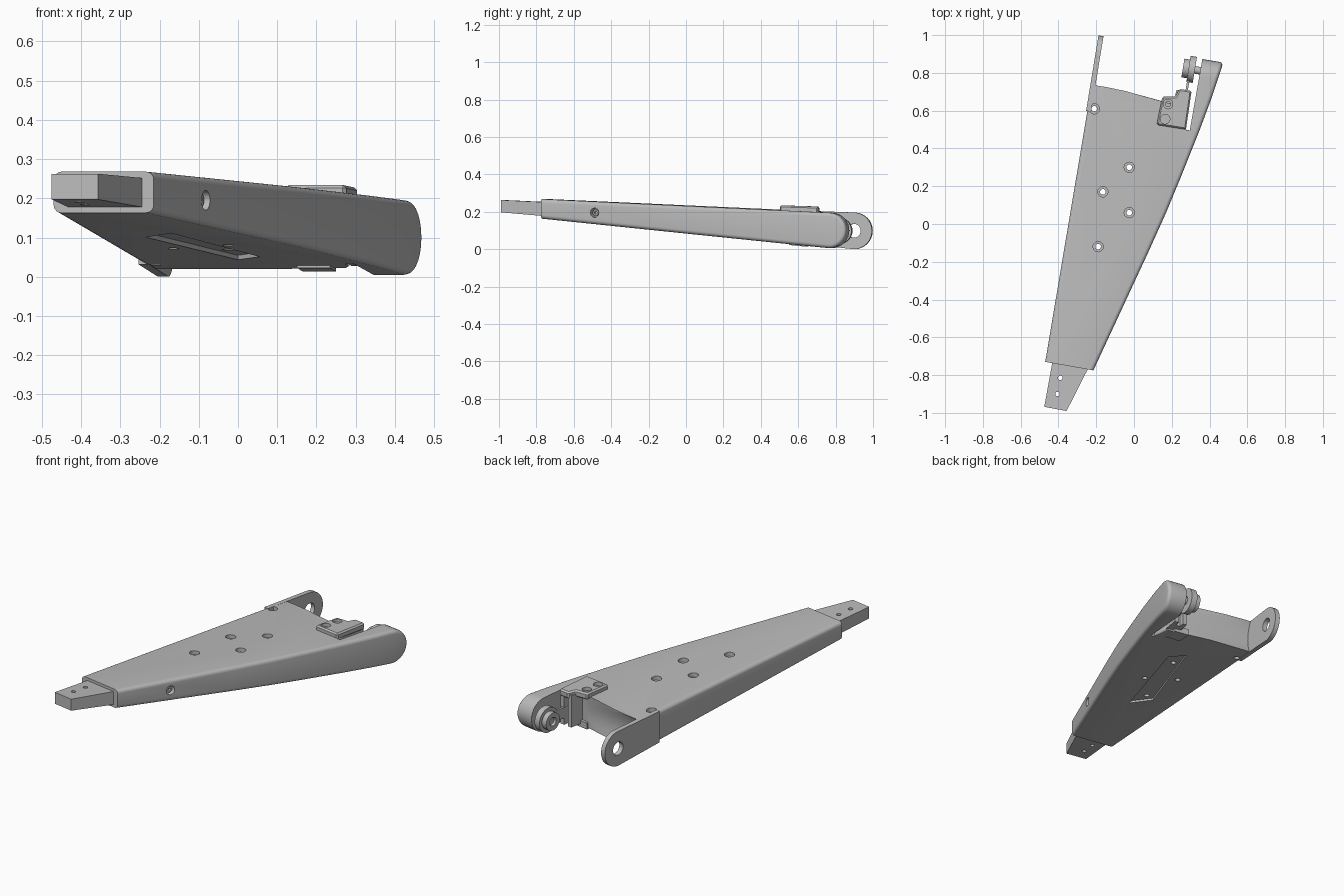
import bpy, bmesh, math
from mathutils import Matrix, Vector

cube = bpy.data.objects.get("Cube")
if cube:
    bpy.data.objects.remove(cube, do_unlink=True)

grey = bpy.data.materials.new("cast_grey")
grey.use_nodes = True
grey.diffuse_color = (0.5, 0.5, 0.5, 1)
grey.node_tree.nodes["Principled BSDF"].inputs["Base Color"].default_value = (0.5, 0.5, 0.5, 1)

# The arm's straight left edge is turned from the y axis by this angle
TURN = Matrix.Rotation(math.radians(-9.3), 4, 'Z')
U, V = TURN @ Vector((1, 0, 0)), TURN @ Vector((0, 1, 0))


def top(v):
    return 0.232 - 0.045 * v


def bottom(v):
    return 0.085 - 0.0976 * v


def prism(name, low, high):
    """Solid between two matching polygons."""
    bm = bmesh.new()
    a = [bm.verts.new(p) for p in low]
    b = [bm.verts.new(p) for p in high]
    bm.faces.new(a)
    bm.faces.new(b)
    for i in range(len(a)):
        j = (i + 1) % len(a)
        bm.faces.new((a[i], a[j], b[j], b[i]))
    bmesh.ops.recalc_face_normals(bm, faces=bm.faces)
    mesh = bpy.data.meshes.new(name)
    bm.to_mesh(mesh)
    bm.free()
    ob = bpy.data.objects.new(name, mesh)
    bpy.context.collection.objects.link(ob)
    mesh.materials.append(grey)
    return ob


def plan(name, pts, low, high):
    """Plan outline; low and high are functions of the distance along the arm."""
    def lift(f):
        return [(x, y, f(Vector((x, y, 0)).dot(V))) for x, y in pts]
    return prism(name, lift(low), lift(high))


def side(name, pts, u0, u1):
    """Side outline of (v, z) points pushed across the arm."""
    return prism(name, *[[TURN @ Vector((u, v, z)) for v, z in pts] for u in (u0, u1)])


def rod(name, start, end, r, r2=None, n=32):
    start, end = Vector(start), Vector(end)
    q = (end - start).to_track_quat('Z', 'Y')
    def ring(c, r):
        return [c + q @ Vector((r * math.cos(t * math.tau / n), r * math.sin(t * math.tau / n), 0))
                for t in range(n)]
    return prism(name, ring(start, r), ring(end, r if r2 is None else r2))


def combine(ob, tool, mode='DIFFERENCE'):
    mod = ob.modifiers.new("cut", 'BOOLEAN')
    mod.operation, mod.object, mod.solver = mode, tool, 'EXACT'
    bpy.context.view_layer.objects.active = ob
    bpy.ops.object.modifier_apply(modifier=mod.name)
    bpy.data.objects.remove(tool, do_unlink=True)


def bolt_hole(ob, x, y, z, r=0.027):
    """Counterbore with a narrower through bore."""
    combine(ob, rod("bore", (x, y, -0.1), (x, y, 0.4), r * 0.55))
    combine(ob, rod("seat", (x, y, z - 0.022), (x, y, z + 0.04), r))


def arc(cv, cz, r, n=16):
    return [(cv + r * math.cos(t), cz + r * math.sin(t))
            for t in (math.pi / 2 - math.pi * i / n for i in range(n + 1))]


# Main body: plan outline meeting the tapered side outline
curve = [(-0.215, -0.775), (-0.11, -0.55), (-0.015, -0.345), (0.08, -0.14),
         (0.17, 0.06), (0.255, 0.265), (0.345, 0.49), (0.41, 0.665), (0.473, 0.855)]
outline = [(-0.47, -0.73)] + curve + [(0.362, 0.874), (0.295, 0.495), (0.275, 0.5),
           (0.29, 0.61), (0.15, 0.65), (-0.05, 0.705), (-0.223, 0.74)]
body = plan("main_body", outline, lambda v: -0.2, lambda v: 0.5)
profile = [(-0.9, top(-0.9))] + arc(0.825, 0.1, 0.095) + [(-0.9, bottom(-0.9))]
combine(body, side("profile", profile, -1, 1), 'INTERSECT')

# Rounded long edges on the two outer walls
bm = bmesh.new()
bm.from_mesh(body.data)
bmesh.ops.dissolve_limit(bm, angle_limit=0.01, verts=bm.verts, edges=bm.edges)


def outer_wall(f):
    n, c = f.normal, f.calc_center_median()
    return abs(n.z) < 0.1 and (n.dot(U) > 0.7 and c.x > -0.2 and c.dot(U) > -0.1
                               or n.dot(U) < -0.9 and c.dot(V) < 0.3)


rounded = [e for e in bm.edges if len(e.link_faces) == 2
           and sum(outer_wall(f) for f in e.link_faces) == 1
           and not any(f.normal.dot(V) < -0.9 for f in e.link_faces)]
bmesh.ops.bevel(bm, geom=rounded, offset=0.02, segments=5, profile=0.5,
                affect='EDGES', clamp_overlap=True)
bm.to_mesh(body.data)
bm.free()

# Concave rear end around the pivot
PV, PZ = 0.857, 0.098
def on_axis(u):
    return TURN @ Vector((u, PV, PZ))
combine(body, rod("scoop", on_axis(-0.6), on_axis(0.155), 0.195, n=64))

# Bolt holes, underside recess and side screw
for x, y in [(-0.21, 0.61), (-0.025, 0.3), (-0.165, 0.17), (-0.025, 0.06), (-0.19, -0.12)]:
    bolt_hole(body, x, y, top(Vector((x, y, 0)).dot(V)))
recess = [(-0.17, -0.24), (0.055, 0.35), (0, 0.44), (-0.235, -0.12)]
combine(body, plan("recess", recess, lambda v: -0.1, lambda v: bottom(v) + 0.012))
screw_at, out = Vector((-0.08, -0.49, 0.195)), Vector((0.91, -0.42, 0))
combine(body, rod("side_seat", screw_at - out * 0.04, screw_at + out * 0.05, 0.025))
screw = rod("side_screw", screw_at - out * 0.05, screw_at - out * 0.015, 0.017)
combine(screw, rod("socket", screw_at - out * 0.03, screw_at, 0.009, n=6))

# Thin left pivot lug
lug = side("left_lug", [(0.55, top(0.55))] + arc(PV, PZ, 0.098) + [(0.55, bottom(0.55))],
           -0.347, -0.32)
combine(lug, rod("lug_bore", on_axis(-0.5), on_axis(-0.2), 0.037))

# Front tongue
tongue = plan("front_tongue", [(-0.43, -0.72), (-0.475, -0.968), (-0.357, -0.99), (-0.235, -0.75)],
              lambda v: bottom(v) + 0.015 if v > -0.9 else 0.197, lambda v: top(v) - 0.016)
for x, y in [(-0.39, -0.815), (-0.405, -0.9)]:
    combine(tongue, rod("pin_hole", (x, y, 0), (x, y, 0.5), 0.012))

# Rear bracket: chamfered cap, grooved post and foot
cap_pts = [(0.12, 0.525), (0.275, 0.5), (0.305, 0.705), (0.24, 0.715), (0.22, 0.675), (0.15, 0.675)]
cap = plan("bracket_cap", cap_pts, lambda v: top(v) - 0.01, lambda v: 0.25 - 0.03 * v)
mod = cap.modifiers.new("chamfer", 'BEVEL')
mod.width, mod.segments = 0.008, 1
bpy.context.view_layer.objects.active = cap
bpy.ops.object.modifier_apply(modifier=mod.name)
for x, y in [(0.18, 0.635), (0.165, 0.555)]:
    bolt_hole(cap, x, y, 0.235, 0.025)
post = plan("bracket_post", [(0.2, 0.6), (0.28, 0.585), (0.3, 0.7), (0.225, 0.71)],
            lambda v: 0.03, lambda v: 0.21)
combine(post, plan("groove", [(0.243, 0.675), (0.268, 0.67), (0.28, 0.74), (0.255, 0.74)],
                   lambda v: 0, lambda v: 0.19))
plan("bracket_foot", [(0.15, 0.56), (0.235, 0.55), (0.25, 0.64), (0.165, 0.655)],
     lambda v: bottom(v) - 0.006, lambda v: bottom(v) + 0.03)

# Stepped pivot bush on a thin stem
bush = rod("pivot_bush", on_axis(0.152), on_axis(0.186), 0.07)
combine(bush, rod("collar", on_axis(0.122), on_axis(0.16), 0.05), 'UNION')
combine(bush, rod("bush_bore", on_axis(0.1), on_axis(0.2), 0.024))
side("bush_stem", [(0.7, 0.07), (0.8, 0.07), (0.8, 0.13), (0.7, 0.13)], 0.155, 0.167)
rod("pivot_pin", on_axis(0.135), on_axis(0.25), 0.02)

# Smooth shading with sharp edges kept
for ob in bpy.context.scene.objects:
    if ob.type == 'MESH' and ob.data.materials and ob.data.materials[0] == grey:
        bpy.ops.object.select_all(action='DESELECT')
        ob.select_set(True)
        bpy.context.view_layer.objects.active = ob
        bpy.ops.object.shade_smooth_by_angle(angle=math.radians(30))
